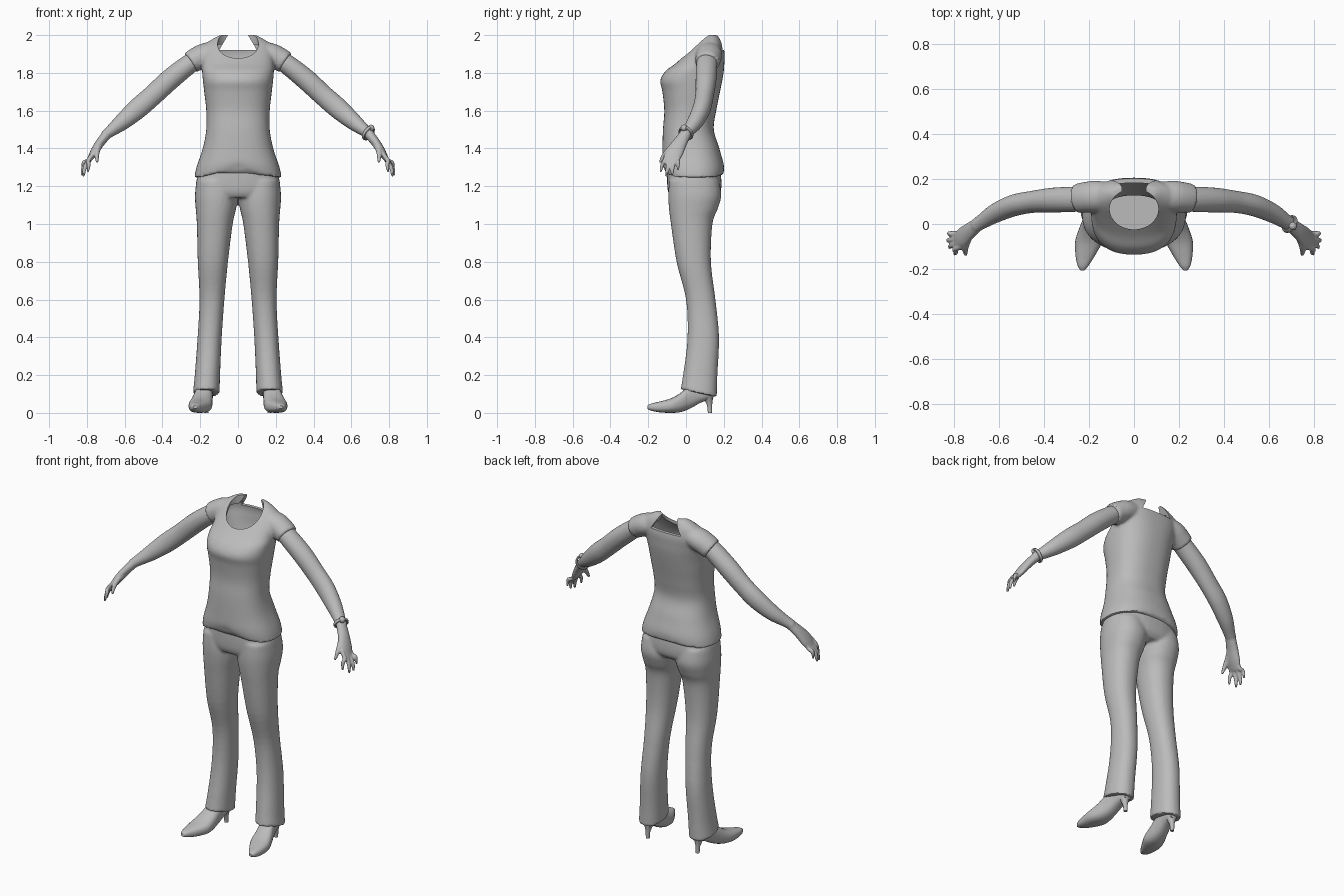
import bpy, bmesh, math
from mathutils import Vector, Matrix

if "Cube" in bpy.data.objects:
    bpy.data.objects.remove(bpy.data.objects["Cube"], do_unlink=True)

grey = bpy.data.materials.new("plain grey")
grey.use_nodes = True
grey.diffuse_color = (0.5, 0.5, 0.5, 1)
grey.node_tree.nodes["Principled BSDF"].inputs["Base Color"].default_value = (0.5, 0.5, 0.5, 1)

X, Y, Z = Vector((1, 0, 0)), Vector((0, 1, 0)), Vector((0, 0, 1))


def spline(rows, steps=5):
    """Catmull-Rom through rows of numbers."""
    rows = [Vector(r) for r in rows]
    out = []
    for i in range(len(rows) - 1):
        a, b, c, d = rows[max(i - 1, 0)], rows[i], rows[i + 1], rows[min(i + 2, len(rows) - 1)]
        for k in range(steps):
            t = k / steps
            out.append(0.5 * (2 * b + (c - a) * t + (2 * a - 5 * b + 4 * c - d) * t * t
                              + (3 * b - a - 3 * c + d) * t ** 3))
    return out + [rows[-1]]


def section(centre, u, v, a, b, power=2.0, n=32):
    """Superellipse ring around a centre."""
    pts = []
    for i in range(n):
        ang = 2 * math.pi * i / n
        c, s = math.cos(ang), math.sin(ang)
        pts.append(centre + u * math.copysign(abs(c) ** (2 / power), c) * a
                   + v * math.copysign(abs(s) ** (2 / power), s) * b)
    return pts


def loft(bm, rings):
    rows = [[bm.verts.new(p) for p in ring] for ring in rings]
    n = len(rows[0])
    faces = [bm.faces.new((lo[i], lo[(i + 1) % n], hi[(i + 1) % n], hi[i]))
             for lo, hi in zip(rows, rows[1:]) for i in range(n)]
    faces += [bm.faces.new(rows[0]), bm.faces.new(rows[-1])]
    bmesh.ops.recalc_face_normals(bm, faces=faces)


def tube(bm, rows, n=20, steps=5):
    """Limb through rows of x, y, z, side radius, thickness radius."""
    rows = spline(rows, steps)
    pts = [Vector(r[:3]) for r in rows]
    rings = []
    for i, (p, r) in enumerate(zip(pts, rows)):
        t = (pts[min(i + 1, len(pts) - 1)] - pts[max(i - 1, 0)]).normalized()
        u = (Y - t * t.y).normalized()
        rings.append(section(p, u, t.cross(u), r[3], r[4], 2, n))
    loft(bm, rings)


def finish(name, bm, voxel=0, smooth=0, cutters=(), side=1, angle=40):
    """Make an object, fuse its volumes, cut it and shade it."""
    if side < 0:
        bmesh.ops.scale(bm, vec=(-1, 1, 1), verts=bm.verts)
        bmesh.ops.reverse_faces(bm, faces=bm.faces)
    mesh = bpy.data.meshes.new(name)
    bm.to_mesh(mesh)
    bm.free()
    ob = bpy.data.objects.new(name, mesh)
    bpy.context.scene.collection.objects.link(ob)
    if voxel:
        m = ob.modifiers.new("fuse", "REMESH")
        m.mode, m.voxel_size = "VOXEL", voxel
    if smooth:
        m = ob.modifiers.new("soften", "SMOOTH")
        m.factor, m.iterations = 0.5, smooth
    for c in cutters:
        m = ob.modifiers.new("cut", "BOOLEAN")
        m.operation, m.solver, m.object = "DIFFERENCE", "EXACT", c
    if ob.modifiers:
        deps = bpy.context.evaluated_depsgraph_get()
        baked = bpy.data.meshes.new_from_object(ob.evaluated_get(deps))
        ob.modifiers.clear()
        ob.data = baked
    for c in cutters:
        bpy.data.objects.remove(c, do_unlink=True)
    ob.data.materials.clear()
    ob.data.materials.append(grey)
    bpy.ops.object.select_all(action="DESELECT")
    ob.select_set(True)
    bpy.context.view_layer.objects.active = ob
    bpy.ops.object.shade_smooth_by_angle(angle=math.radians(angle))
    return ob


# Shirt body rows: height, half width, front y, back y
TORSO = [(1.245, .232, -.115, .2), (1.3, .22, -.125, .2), (1.4, .187, -.125, .177),
         (1.5, .168, -.122, .147), (1.6, .168, -.115, .16), (1.7, .179, -.125, .18),
         (1.76, .186, -.136, .192), (1.81, .19, -.108, .2), (1.85, .19, -.055, .203),
         (1.9, .19, .0, .205), (1.95, .175, .05, .195), (1.985, .125, .085, .18),
         (2.0, .095, .108, .167)]


def torso(bm, rows, inset=0.0):
    rings = []
    for z, w, f, b in spline(rows):
        ring = section(Vector((0, (f + b) / 2, z)), X, Y, w - inset, (b - f) / 2 - inset, 2.4, 48)
        fade = max(0, 1 - (z - 1.245) / 0.12)
        for p in ring:                       # hem rises at front and back
            mid = max(0, 1 - abs(p.x) / 0.2) * fade
            p.z += mid * (0.055 if p.y < 0.04 else 0.03)
        rings.append(ring)
    loft(bm, rings)


# Hollow inside and neck opening
bm = bmesh.new()
torso(bm, TORSO[1:-2], 0.02)
hollow = finish("hollow_cutter", bm)
bm = bmesh.new()
loft(bm, [section(Vector((0, .066, z)), X, Y, .108, .09, 2, 48) for z in (1.8, 2.1)])
scoop = finish("neck_cutter", bm)
bm = bmesh.new()
loft(bm, [[Vector((x, y, z)) for x, z in ((-.1, 1.92), (.1, 1.92), (.05, 2.005), (.05, 2.1),
                                          (-.05, 2.1), (-.05, 2.005))] for y in (.1, .3)])
notch = finish("back_neck_cutter", bm)
for c in (hollow, scoop, notch):
    c.hide_render = True

# Shirt
bm = bmesh.new()
torso(bm, TORSO)
for s in (1, -1):
    tube(bm, [(s * .1, .125, 1.915, .06, .055), (s * .17, .122, 1.897, .07, .062),
              (s * .215, .118, 1.876, .068, .062), (s * .252, .112, 1.853, .066, .06)], 28)
finish("shirt", bm, 0.009, 4, (hollow, scoop, notch))

# Trousers
bm = bmesh.new()
loft(bm, [section(Vector((0, (f + b) / 2, z)), X, Y, w, (b - f) / 2, 2.4, 40) for z, w, f, b in
          spline([(1.14, .215, -.08, .16), (1.17, .222, -.095, .183), (1.22, .222, -.1, .188),
                  (1.29, .205, -.1, .18), (1.33, .19, -.1, .165)])])
LEG = [(1.23, .115, .105, -.09, .175), (1.15, .114, .114, -.094, .187),
       (1.08, .117, .107, -.09, .168), (1.0, .123, .095, -.08, .14), (.8, .133, .08, -.05, .132),
       (.6, .138, .066, .0, .156), (.4, .15, .064, .008, .175), (.2, .162, .067, -.015, .166),
       (.105, .168, .071, -.028, .163)]
for s in (1, -1):
    rings = []
    for z, x, w, f, b in spline(LEG):
        ring = section(Vector((s * x, (f + b) / 2, z)), X, Y, w, (b - f) / 2, 2.2)
        for p in ring:                       # cuff drops toward the heel
            p.z -= max(0, 1 - (z - .105) / .15) * (p.y - .065) * .22
        rings.append(ring)
    loft(bm, rings)
finish("trousers", bm, 0.009, 4)

FINGERS = {"index": (-.102, -.135, .795, 1.275), "middle": (-.083, -.105, .818, 1.25),
           "ring": (-.063, -.075, .825, 1.255), "little": (-.043, -.042, .822, 1.285)}
for side, label in ((1, "left"), (-1, "right")):
    # Arm with hand and fingers
    bm = bmesh.new()
    tube(bm, [(.19, .118, 1.89, .05, .045), (.26, .11, 1.845, .056, .052),
              (.36, .106, 1.765, .055, .056), (.45, .098, 1.682, .049, .055),
              (.53, .083, 1.612, .048, .055), (.61, .05, 1.543, .043, .045),
              (.67, .013, 1.495, .034, .032), (.705, -.01, 1.468, .03, .025)])
    tube(bm, [(.69, .0, 1.48, .03, .026), (.73, -.032, 1.43, .038, .024),
              (.762, -.06, 1.38, .046, .021), (.79, -.075, 1.335, .036, .012)])
    for y0, y1, x, z in FINGERS.values():
        tube(bm, [(.765, y0, 1.375, .011, .012), (.793, y0 * .7 + y1 * .3, 1.335, .012, .012),
                  (x - .005, y0 * .3 + y1 * .7, z + .04, .011, .011), (x, y1, z, .006, .006)], 10)
    tube(bm, [(.72, -.03, 1.435, .018, .018), (.742, -.08, 1.4, .017, .017),
              (.748, -.115, 1.365, .013, .013), (.745, -.138, 1.325, .007, .007)], 12)
    finish(label + "_arm", bm, 0.0055, 2, side=side)

    # Shoe upper and sole, rows: y, x, half width, low z, high z
    bm = bmesh.new()
    rings = [section(Vector((x, y, (lo + hi) / 2)), X, Z, w, (hi - lo) / 2, 2.5, 24)
             for y, x, w, lo, hi in
             spline([(-.205, .228, .009, .022, .038), (-.185, .226, .024, .012, .049),
                     (-.14, .216, .043, .003, .06), (-.08, .201, .06, .0, .077),
                     (-.03, .191, .056, .004, .105), (.02, .181, .047, .022, .145),
                     (.07, .173, .041, .05, .15), (.11, .168, .038, .066, .15),
                     (.142, .165, .026, .073, .14)])]
    loft(bm, rings)
    # Heel
    loft(bm, [section(Vector((.167, y, z)), X, Y, r, r, 2, 16) for z, y, r in
              ((.09, .112, .034), (.065, .12, .021), (.04, .125, .013), (.0, .127, .011))])
    finish(label + "_shoe", bm, side=side, angle=50)

# Bracelet with a round clasp on the left wrist
bm = bmesh.new()
axis = Vector((.06, -.04, -.045)).normalized()
spin = Z.rotation_difference(axis).to_matrix()
centre = Vector((.69, .0, 1.481))
ring = []
for i in range(32):
    a = 2 * math.pi * i / 32
    out = spin @ Vector((math.cos(a), math.sin(a), 0))
    ring.append(section(centre + out * .037, out, axis, .006, .01, 2, 8))
rows = [[bm.verts.new(p) for p in r] for r in ring]
for i in range(32):
    for j in range(8):
        k, l = (i + 1) % 32, (j + 1) % 8
        bm.faces.new((rows[i][j], rows[k][j], rows[k][l], rows[i][l]))
bmesh.ops.recalc_face_normals(bm, faces=bm.faces)
top = (Z - axis * axis.z).normalized()
bmesh.ops.create_uvsphere(bm, u_segments=16, v_segments=8, radius=.018,
                          matrix=Matrix.Translation(centre + top * .032))
finish("bracelet", bm)
